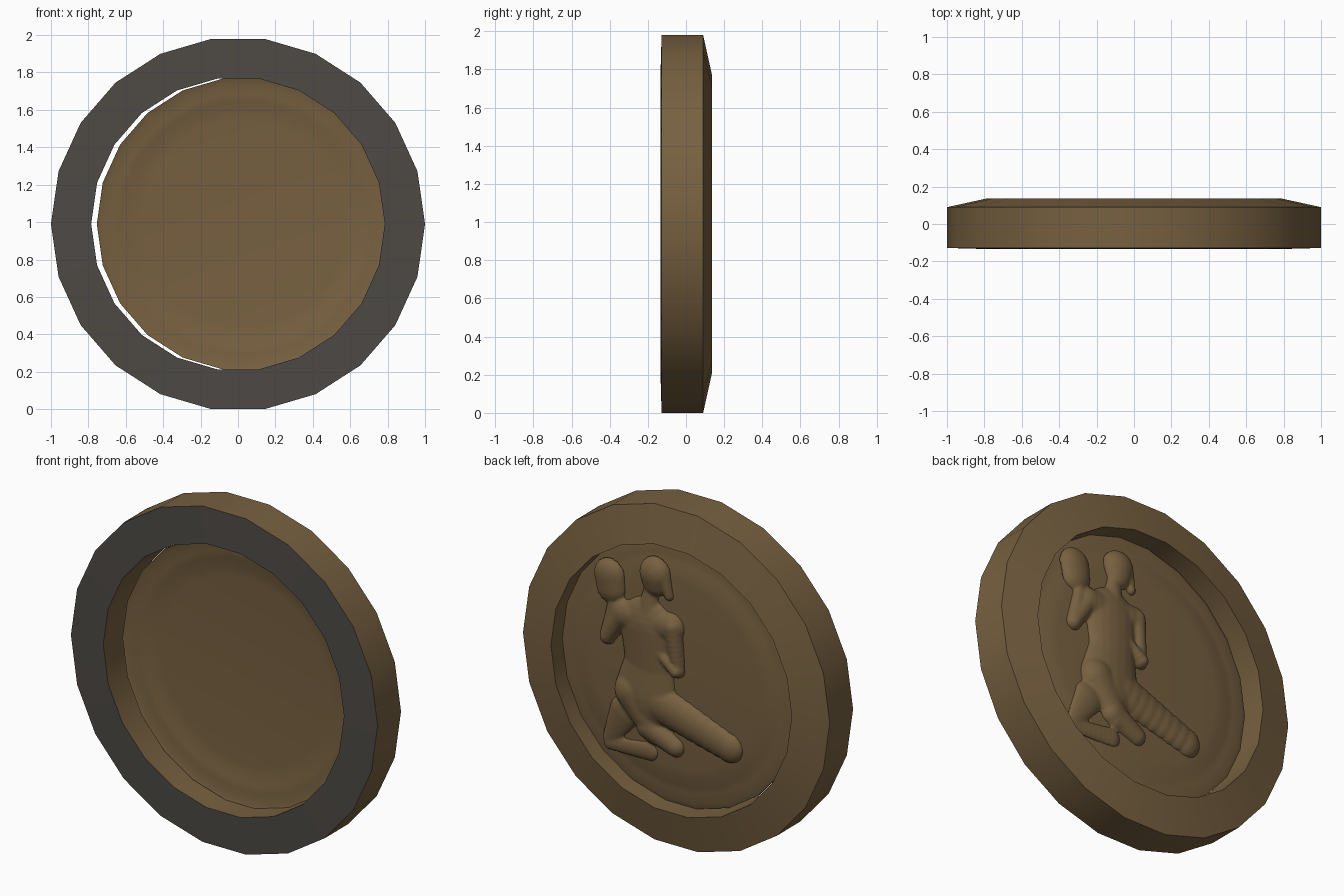
import bpy, bmesh, math

if "Cube" in bpy.data.objects:
    bpy.data.objects.remove(bpy.data.objects["Cube"])

CZ = 0.99      # height of the medallion centre
SIDES = 22


def material(name, rgb):
    m = bpy.data.materials.new(name)
    m.diffuse_color = (*rgb, 1)
    m.use_nodes = True
    m.node_tree.nodes["Principled BSDF"].inputs["Base Color"].default_value = m.diffuse_color
    return m


bronze = material("bronze", (0.185, 0.118, 0.052))
grey = material("dark_grey", (0.075, 0.068, 0.060))


def finish(name, bm, mats, angle):
    bmesh.ops.recalc_face_normals(bm, faces=bm.faces)
    me = bpy.data.meshes.new(name)
    bm.to_mesh(me)
    bm.free()
    ob = bpy.data.objects.new(name, me)
    bpy.context.collection.objects.link(ob)
    for m in mats:
        me.materials.append(m)
    bpy.ops.object.select_all(action='DESELECT')
    ob.select_set(True)
    bpy.context.view_layer.objects.active = ob
    bpy.ops.object.shade_smooth_by_angle(angle=math.radians(angle))
    return ob


def lathe(name, profile, cx, mats, front_index=None):
    """Spin a closed (radius, y) profile around the y axis."""
    bm = bmesh.new()
    rings = []
    for r, y in profile:
        if r == 0:
            rings.append([bm.verts.new((cx, y, CZ))] * SIDES)
        else:
            rings.append([bm.verts.new((cx + r * math.cos(2 * math.pi * i / SIDES), y,
                                        CZ + r * math.sin(2 * math.pi * i / SIDES)))
                          for i in range(SIDES)])
    n = len(rings)
    for k in range(n):
        a, b = rings[k], rings[(k + 1) % n]
        if a[0] is a[1] and b[0] is b[1]:
            continue
        for i in range(SIDES):
            j = (i + 1) % SIDES
            corners = list(dict.fromkeys((a[i], a[j], b[j], b[i])))
            f = bm.faces.new(corners)
            if k == front_index:
                f.material_index = 1
    return finish(name, bm, mats, 30)


# Outer frame: bevelled back, grey front face
lathe("frame_ring", [(0.785, -0.134), (1.0, -0.128), (1.0, 0.09), (0.785, 0.137)],
      0, [bronze, grey], front_index=0)

# Thin domed disc, set slightly off centre in the frame
front = [(0.785, 0.002), (0.755, 0.012), (0.70, 0.012), (0.66, 0.019),
         (0.61, 0.030), (0.55, 0.035), (0, 0.036)]
back = [(r, y + 0.02) for r, y in reversed(front)]
lathe("relief_disc", front + back, 0.03, [bronze])

# Kneeling relief figure: tapered limbs (x1, z1, x2, z2, r1, r2, depth ratio)
limbs = [
    (0.16, 1.50, 0.16, 1.55, 0.085, 0.10, 0.75),    # head
    (0.10, 1.55, 0.07, 1.44, 0.04, 0.03, 1.3),      # hair
    (0.19, 1.43, 0.20, 1.32, 0.05, 0.07, 0.9),      # neck
    (0.45, 1.39, 0.46, 1.46, 0.095, 0.10, 0.6),     # raised round mirror
    (0.42, 1.30, 0.45, 1.20, 0.04, 0.03, 1.0),      # mirror handle
    (0.36, 1.26, 0.06, 1.26, 0.09, 0.09, 0.75),     # shoulders
    (0.21, 1.22, 0.20, 1.00, 0.18, 0.16, 0.42),     # torso
    (0.20, 1.00, 0.22, 0.82, 0.16, 0.20, 0.40),     # hips
    (0.38, 1.25, 0.47, 1.10, 0.06, 0.05, 1.1),      # raised upper arm
    (0.47, 1.10, 0.43, 1.30, 0.05, 0.04, 1.1),      # raised forearm
    (0.04, 1.27, 0.01, 1.03, 0.06, 0.045, 1.2),     # lower upper arm
    (0.01, 1.02, 0.20, 1.17, 0.045, 0.035, 1.6),    # lower forearm
    (0.31, 0.82, 0.17, 0.62, 0.11, 0.08, 0.8),      # near thigh
    (0.20, 0.64, 0.03, 0.56, 0.08, 0.06, 0.9),      # near shin
    (0.14, 0.80, -0.32, 0.65, 0.12, 0.09, 0.65),    # far leg
    (0.36, 0.68, 0.46, 0.50, 0.10, 0.05, 0.45),     # drape
    (0.46, 0.47, 0.20, 0.49, 0.045, 0.06, 0.5),     # drape hem
]
BASE = 0.045
bm = bmesh.new()
for x1, z1, x2, z2, r1, r2, depth in limbs:
    steps = 9
    for s in range(steps):
        t = s / (steps - 1)
        r = r1 + (r2 - r1) * t
        made = bmesh.ops.create_uvsphere(bm, u_segments=20, v_segments=12, radius=r)
        for v in made["verts"]:
            v.co.x += x1 + (x2 - x1) * t
            v.co.z += z1 + (z2 - z1) * t
            v.co.y = BASE + (v.co.y * depth if v.co.y > 0 else v.co.y * 0.02)
figure = finish("relief_figure", bm, [bronze], 60)
remesh = figure.modifiers.new("merge", 'REMESH')
remesh.mode = 'VOXEL'
remesh.voxel_size = 0.009
remesh.use_smooth_shade = True
soften = figure.modifiers.new("soften", 'SMOOTH')
soften.factor = 0.5
soften.iterations = 4
